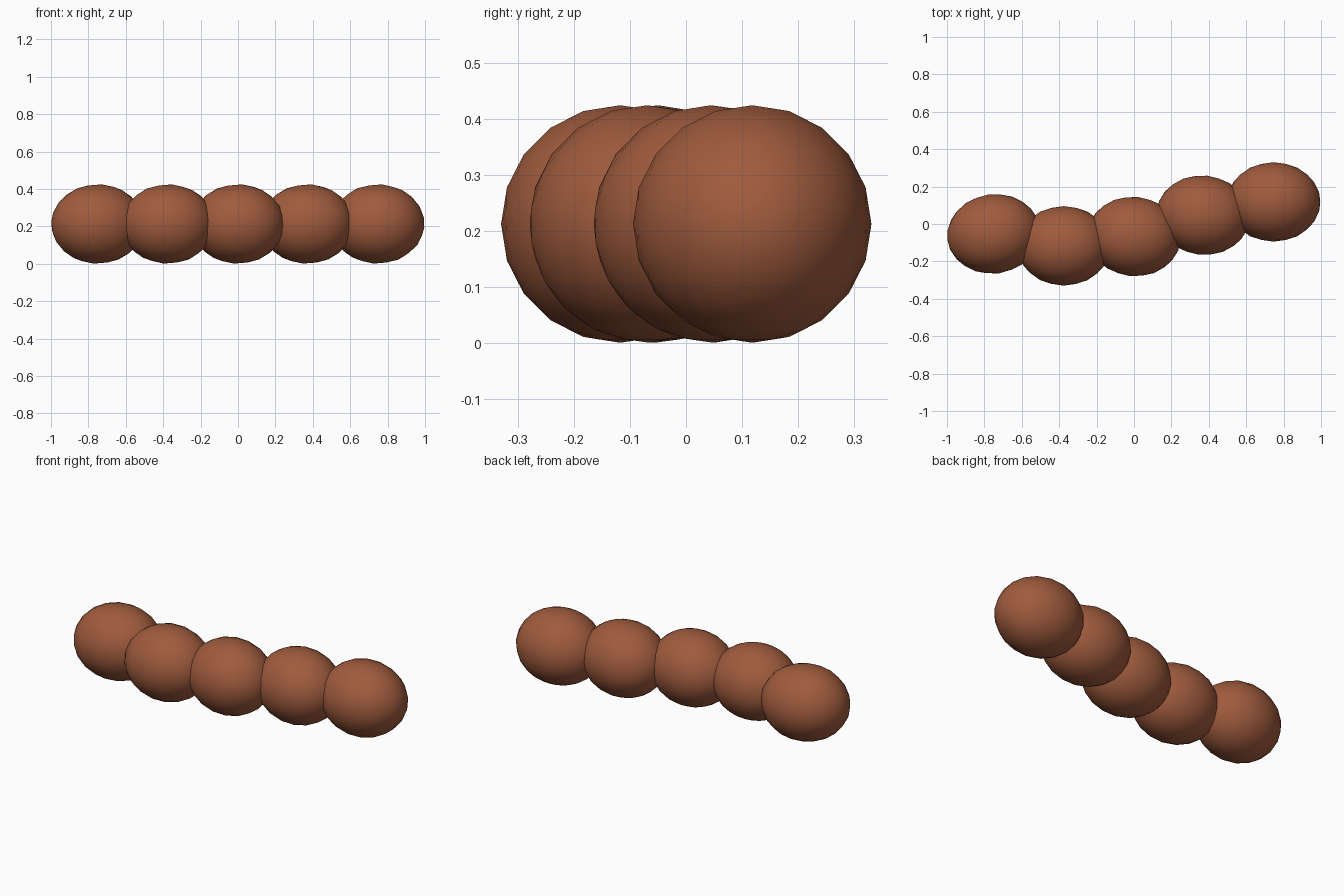
import bpy
import math
from mathutils import Matrix

cube = bpy.data.objects.get("Cube")
if cube:
    bpy.data.objects.remove(cube, do_unlink=True)

# Single brown colour
brown = bpy.data.materials.new("warm_brown")
brown.use_nodes = True
colour = (0.35, 0.105, 0.047, 1)
brown.diffuse_color = colour
brown.node_tree.nodes["Principled BSDF"].inputs["Base Color"].default_value = colour

RADIUS = 0.2125
LENGTH = 0.25


def add_segment(name, x, y, turn):
    """A smooth bead, longer along the body than it is wide."""
    bpy.ops.mesh.primitive_ico_sphere_add(subdivisions=3, radius=1)
    bead = bpy.context.object
    bead.name = name
    # Tip the sphere so an edge, not a corner, lies on top
    tip = Matrix.Rotation(math.atan2(2, 1) / 2, 4, "Y")
    stretch = Matrix.Diagonal((LENGTH, RADIUS, RADIUS, 1))
    bead.data.transform(stretch @ tip)
    bead.location = (x, y, RADIUS)
    bead.rotation_euler.z = math.radians(turn)
    bead.data.materials.append(brown)
    bpy.ops.object.shade_smooth()


# Chain of beads winding from the right end to the left end
path = [(-0.75, -0.053, 8), (-0.375, -0.117, 0), (0, -0.067, -6),
        (0.37, 0.047, -6), (0.747, 0.118, 0)]
for i, (x, y, turn) in enumerate(path, 1):
    add_segment(f"body_segment_{i}", x, y, turn)
